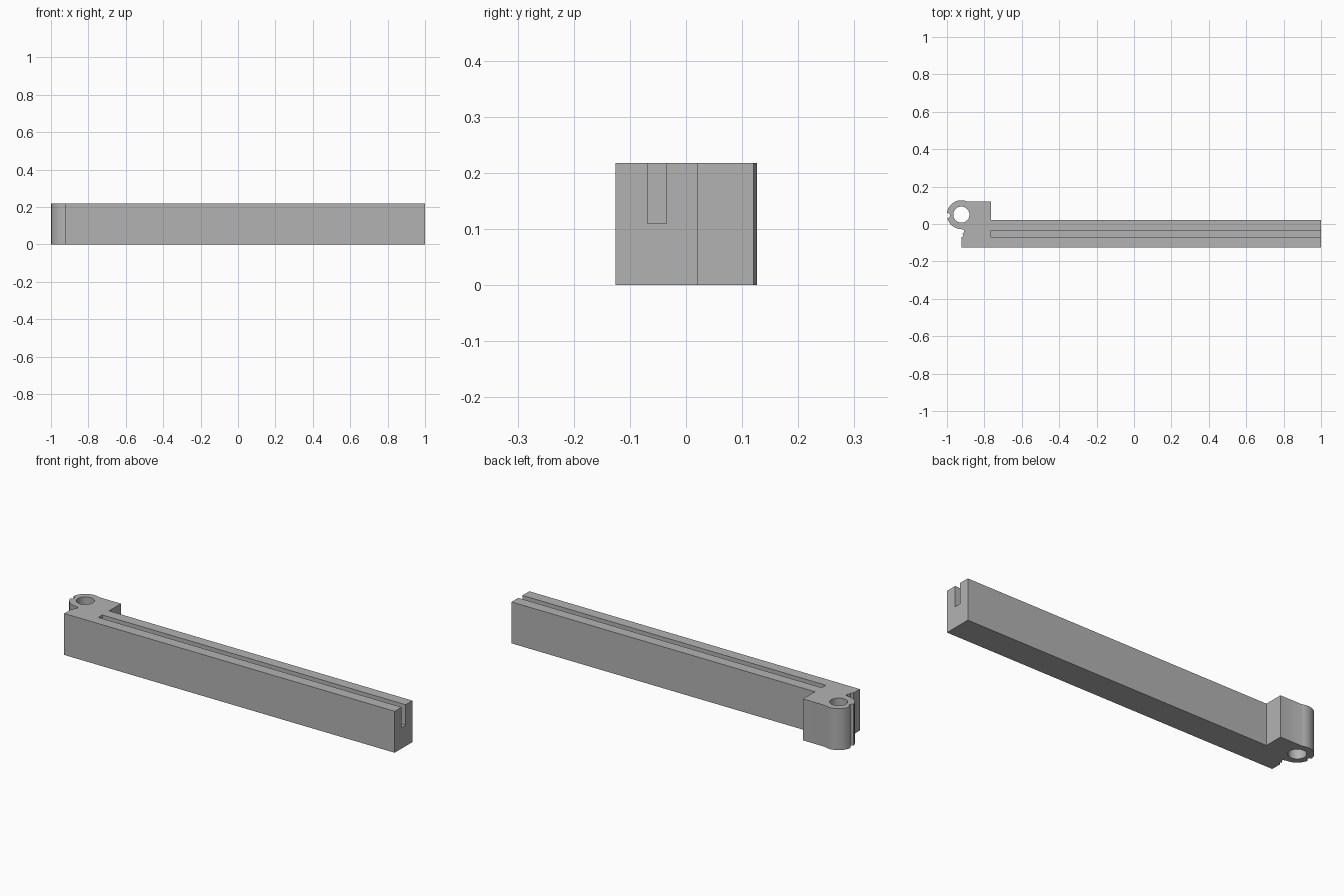
import bpy, bmesh
from math import cos, sin, radians

if "Cube" in bpy.data.objects:
    bpy.data.objects.remove(bpy.data.objects["Cube"], do_unlink=True)

HEIGHT = 0.218
PIN_X, PIN_Y, KNUCKLE_R, HOLE_R = -0.923, 0.05, 0.077, 0.043
BACK, FRONT, END = 0.12, -0.126, -0.923

grey = bpy.data.materials.new("plain grey")
grey.use_nodes = True
colour = (0.45, 0.45, 0.45, 1)
grey.diffuse_color = colour
grey.node_tree.nodes["Principled BSDF"].inputs["Base Color"].default_value = colour


def arc(cx, cy, r, start, stop, steps):
    angles = [radians(start + (stop - start) * i / steps) for i in range(steps + 1)]
    return [(cx + r * cos(a), cy + r * sin(a)) for a in angles]


def prism(name, outline, bottom, top):
    """Extrude a flat outline upwards into a solid."""
    bm = bmesh.new()
    face = bm.faces.new([bm.verts.new((x, y, bottom)) for x, y in outline])
    up = bmesh.ops.extrude_face_region(bm, geom=[face])["geom"]
    bmesh.ops.translate(bm, vec=(0, 0, top - bottom),
                        verts=[v for v in up if isinstance(v, bmesh.types.BMVert)])
    bmesh.ops.recalc_face_normals(bm, faces=bm.faces)
    mesh = bpy.data.meshes.new(name)
    bm.to_mesh(mesh)
    bm.free()
    mesh.materials.append(grey)
    obj = bpy.data.objects.new(name, mesh)
    bpy.context.collection.objects.link(obj)
    return obj


def cut(target, cutter):
    """Subtract the cutter, then throw it away."""
    cutter.hide_render = True
    mod = target.modifiers.new("cut", "BOOLEAN")
    mod.operation, mod.solver, mod.object = "DIFFERENCE", "EXACT", cutter
    bpy.context.view_layer.objects.active = target
    bpy.ops.object.modifier_apply(modifier=mod.name)
    bpy.data.objects.remove(cutter, do_unlink=True)


# Hinge arm: long bar, raised block, round knuckle and notched end
outline = [(END, FRONT), (1, FRONT), (1, 0.021), (-0.765, 0.021), (-0.765, BACK)]
outline += arc(PIN_X, PIN_Y, KNUCKLE_R, 66, 268, 36)
outline += [(-0.908, -0.032), (-0.908, -0.045), (-0.918, -0.052),
            (-0.912, -0.064), (END, -0.072)]
arm = prism("hinge_arm", outline, 0, HEIGHT)

# Pin hole through the knuckle
cut(arm, prism("pin_hole", arc(PIN_X, PIN_Y, HOLE_R, 0, 352.5, 47), -0.1, 0.4))

# Small catch notch in the side of the knuckle
cut(arm, prism("catch_notch", arc(-0.998, 0.046, 0.014, 0, 337.5, 15), -0.1, 0.4))

# Long slot, open at the top and at the far end
slot = [(-0.765, -0.069), (1.1, -0.069), (1.1, -0.035), (-0.765, -0.035)]
cut(arm, prism("slot", slot, 0.11, 0.4))

bpy.ops.object.select_all(action="DESELECT")
arm.select_set(True)
bpy.context.view_layer.objects.active = arm
bpy.ops.object.shade_smooth_by_angle(angle=radians(30))
